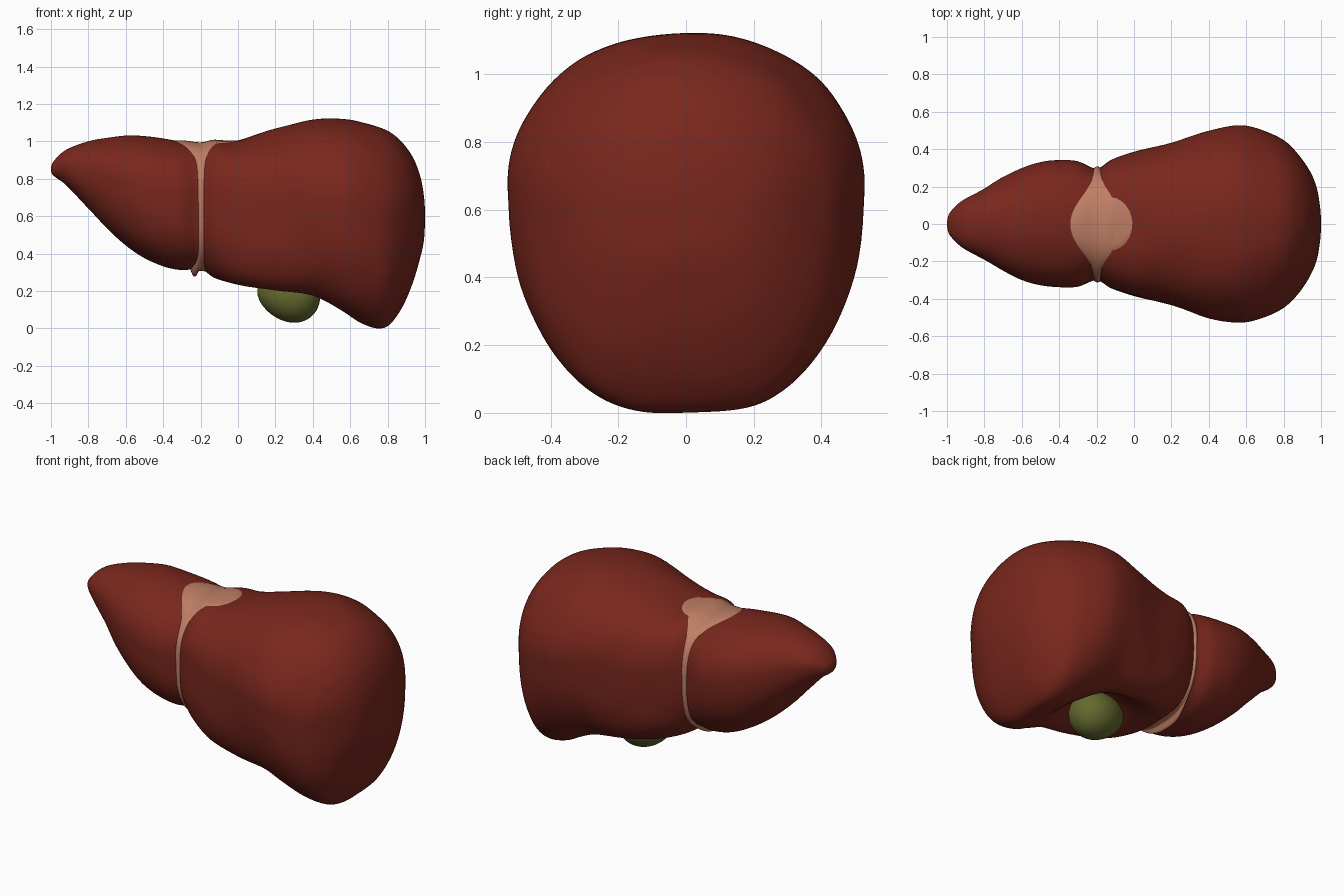
import bpy, math
from mathutils import Vector, noise

if "Cube" in bpy.data.objects:
    bpy.data.objects.remove(bpy.data.objects["Cube"])


def material(name, colour):
    m = bpy.data.materials.new(name)
    m.use_nodes = True
    m.diffuse_color = (*colour, 1)
    m.node_tree.nodes["Principled BSDF"].inputs["Base Color"].default_value = (*colour, 1)
    return m


red = material("liver red", (0.188, 0.02, 0.012))
tan = material("ligament tan", (0.52, 0.21, 0.13))
green = material("gallbladder green", (0.125, 0.14, 0.027))

# Body stations: x, top z, bottom z, half depth
STATIONS = [
    (-1, .86, .84, .01), (-.985, .895, .815, .06), (-.92, .955, .765, .125),
    (-.8, 1, .64, .19), (-.7, 1.02, .535, .25), (-.6, 1.03, .445, .3),
    (-.5, 1.025, .375, .33), (-.4, 1.015, .33, .34), (-.3, 1, .31, .335),
    (-.2, .98, .31, .3), (-.12, 1, .255, .345), (0, 1.005, .215, .385),
    (.2, 1.07, .185, .435), (.4, 1.115, .145, .5), (.55, 1.12, .075, .525),
    (.66, 1.105, .02, .51), (.78, 1.065, .002, .46), (.86, 1.01, .08, .395),
    (.93, .92, .23, .3), (.975, .81, .38, .2), (.995, .7, .48, .09), (1, .61, .59, .01)]
LAST = len(STATIONS) - 1


def station(u):
    """Smooth interpolation between the stations."""
    i = min(int(u), LAST - 1)
    f = u - i
    a, b, c, d = (STATIONS[max(0, min(LAST, i + k))] for k in (-1, 0, 1, 2))
    return [q + f / 2 * (r - p + f * (2 * p - 5 * q + 4 * r - s + f * (3 * (q - r) + s - p)))
            for p, q, r, s in zip(a, b, c, d)]


def station_at(x):
    low, high = 0, LAST
    for _ in range(30):
        mid = (low + high) / 2
        if station(mid)[0] < x:
            low = mid
        else:
            high = mid
    return station(low)


def power(v, e):
    return math.copysign(abs(v) ** e, v)


def bell(x, centre, spread):
    return math.exp(-((x - centre) / spread) ** 2)


def surface(st, t, lift=0):
    """Point on the body skin at angle t of a section, lifted outwards."""
    x, top, bottom, w = st
    centre = bottom + (top - bottom) * .57
    c, s = math.cos(t), math.sin(t)
    if s > 0:
        n = 2.1 + .6 * bell(x, -.08, .15)
    else:
        n = 2.5 + bell(x, .6, .3) + 2.2 * bell(x, .15, .25)
    y = w * power(c, 2 / n)
    v = power(s, 2 / n)
    z = centre + v * (top - centre if s > 0 else centre - bottom)
    if s < 0:   # hollow underside holding the gallbladder, then a narrowed base
        z += .15 * bell(x, .26, .25) * max(0, 1 - (y / (.72 * w)) ** 2) ** 2
        y *= 1 - (.06 + .17 * bell(x, .6, .3)) * v * v
    p = Vector((x, y, z))
    out = Vector((0, y, z - centre)).normalized()
    lump = .006 * noise.noise(p * 5) * min(1, w * 4)
    return p + out * (lump + lift)


def build(name, rings, mat, caps=False):
    """Skin a list of equal-length closed point rings."""
    n = len(rings[0])
    verts = [p for ring in rings for p in ring]
    faces = []
    for i in range(len(rings) - 1):
        for j in range(n):
            k = (j + 1) % n
            faces.append((i * n + j, i * n + k, (i + 1) * n + k, (i + 1) * n + j))
    if caps:
        faces += [tuple(range(n))[::-1], tuple(range(len(verts) - n, len(verts)))]
    mesh = bpy.data.meshes.new(name)
    mesh.from_pydata(verts, [], faces)
    mesh.materials.append(mat)
    mesh.shade_smooth()
    ob = bpy.data.objects.new(name, mesh)
    bpy.context.collection.objects.link(ob)


# Liver body with both lobes
SIDES = 144
angles = [math.tau * j / SIDES for j in range(SIDES)]
STEPS = LAST * 6
build("liver_body", [[surface(station(LAST * i / STEPS), t) for t in angles]
                     for i in range(STEPS + 1)], red, caps=True)

# Ligament band: narrow round the groove, flared on top, wider with a ridge underneath
band = []
for k in range(-8, 9):
    a = k / 8
    ridge = max(0, 1 - ((a + .45) / .5) ** 2)
    ring = []
    for t in angles:
        up = math.sin(t)
        flare = bell(abs(math.cos(t)), 0, .52) if up > 0 else 0
        under = max(0, -up) ** 8
        half = .016 + .109 * flare + .028 * under
        x = -.197 - .018 * flare - .016 * under + half * a
        lift = -.003 + .014 * (1 - a * a) + .004 * flare + .034 * under * ridge
        ring.append(surface(station_at(x), t, lift))
    band.append(ring)
build("ligament_band", band, tan)

# Round ligament patch on top, beside the band
patch = []
for r in range(9):
    ring = []
    for t in angles:
        radius = .14 * max(r, .05) / 8
        st = station_at(-.145 + radius * math.cos(t))
        y = radius * math.sin(t)
        ang = math.acos(power(y / st[3], 1.25))
        ring.append(surface(st, ang, .004 if r < 8 else -.001))
    patch.append(ring)
build("ligament_patch", patch, tan)

# Gallbladder: a rounded pear tucked under the large lobe
bpy.ops.mesh.primitive_uv_sphere_add(segments=40, ring_count=24, location=(.27, 0, .175))
gall = bpy.context.object
gall.name = "gallbladder"
for v in gall.data.vertices:
    taper = .88 + .12 * v.co.x
    v.co = Vector((v.co.x * .17, v.co.y * .15 * taper, v.co.z * .155 * taper))
gall.rotation_euler.y = math.radians(15)
gall.data.materials.append(green)
gall.data.shade_smooth()
